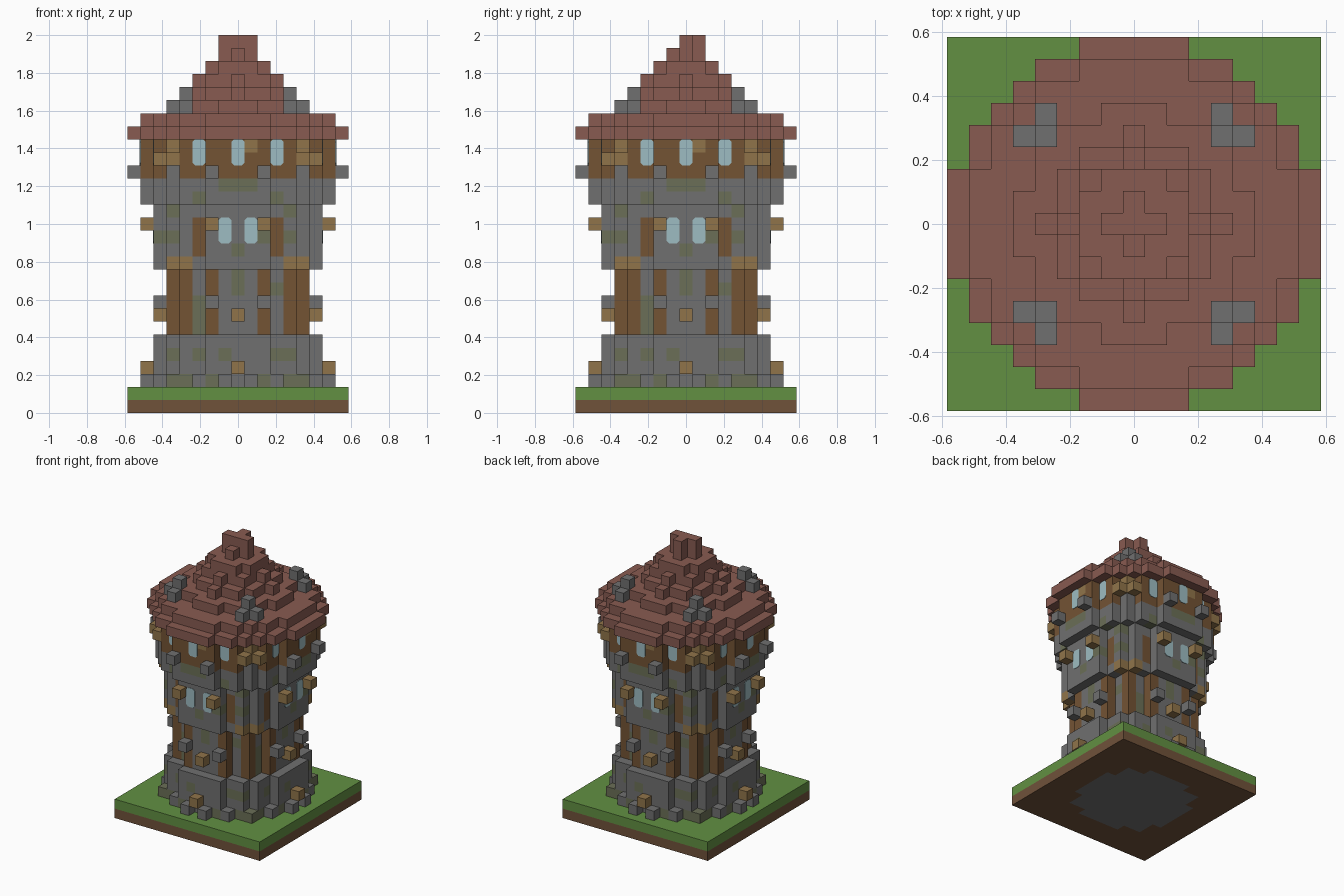
import bpy
import bmesh

# Remove the default cube only
cube = bpy.data.objects.get("Cube")
if cube:
    bpy.data.objects.remove(cube, do_unlink=True)

UNIT = 2 / 29          # edge of one block
LEVELS = range(29)


def linear(channel):
    c = channel / 255
    return c / 12.92 if c <= 0.04045 else ((c + 0.055) / 1.055) ** 2.4


COLOURS = {
    "stone": (112, 112, 112),
    "mossy_stone": (107, 111, 87),
    "dark_wood": (115, 83, 52),
    "light_wood": (144, 116, 74),
    "roof_tile": (136, 91, 81),
    "grass": (98, 144, 66),
    "soil": (112, 82, 58),
    "glass": (158, 188, 194),
}
NAMES = list(COLOURS)
MATERIALS = []
for name, rgb in COLOURS.items():
    mat = bpy.data.materials.new(name)
    mat.use_nodes = True
    colour = (*[linear(c) for c in rgb], 1)
    mat.diffuse_color = colour
    shader = mat.node_tree.nodes["Principled BSDF"]
    shader.inputs["Base Color"].default_value = colour
    shader.inputs["Roughness"].default_value = 0.9
    MATERIALS.append(mat)

blocks = {}            # (x, y, z) -> [part, colour]


def put(part, x, y, z, colour):
    """Place a block on all four sides of the tower."""
    for _ in range(4):
        blocks[x, y, z] = [part, colour]
        x, y = -y, x


def pair(part, x, y, z, colour):
    """Place a block and its mirror image on all four sides."""
    for sx in (x, -x):
        put(part, sx, y, z, colour)


def disc(part, limit, levels, colour):
    """Fill round layers of blocks whose squared radius is within limit."""
    for z in levels:
        for x in range(-8, 9):
            for y in range(-8, 9):
                if x * x + y * y <= limit:
                    blocks[x, y, z] = [part, colour]


def paint(colour, levels, columns):
    """Recolour the outermost block of the given columns on every side."""
    for z in levels:
        for x in columns:
            y = min(b for a, b, c in blocks if a == x and c == z)
            put(blocks[x, y, z][0], x, y, z, colour)


# Square ground slab with the stone footing showing underneath
disc("ground", 128, [0], "soil")
disc("ground", 128, [1], "grass")
disc("footing", 32, [0], "stone")

# Walls, from the foot to the eaves
disc("foot_wall", 41, range(2, 6), "stone")
disc("shaft", 32, range(6, 11), "stone")
disc("middle_floor", 41, range(11, 16), "stone")
disc("overhang", 53, range(16, 18), "stone")
disc("upper_floor", 53, range(18, 21), "dark_wood")

# Timber posts, beams and corner stones
paint("dark_wood", range(6, 11), (-5, -4, -2, 2, 4, 5))
paint("light_wood", [11], (-5, -4, 4, 5))
paint("dark_wood", range(12, 15), (-3, 3))
paint("stone", [18], (-5, 5))
paint("light_wood", [20], (-5, 1, 5))

# Moss patches
MOSS = {2: (-5, -2, 2, 5), 4: (-5, -3, -1, 3, 4), 6: (-3,), 7: (-3,), 8: (-3,),
        9: (0, 3), 10: (0,), 12: (0,), 13: (-5, 2), 15: (4,),
        16: (-3, 3), 17: (-1, 0, 1)}
for level, columns in MOSS.items():
    paint("mossy_stone", [level], columns)

# Loose stones around the foot
for x, y in ((1, -7), (3, -6), (5, -5), (6, -3)):
    pair("foot_stones", x, y, 2, "mossy_stone" if x == 5 else "stone")

# Pegs and studs that stick out of the walls
put("foot_peg", 0, -7, 3, "light_wood")
put("shaft_peg", 0, -6, 7, "light_wood")
pair("shaft_studs", 2, -6, 8, "stone")
pair("window_pegs", 2, -7, 14, "light_wood")
pair("upper_studs", 2, -8, 18, "stone")
pair("eave_brackets", 5, -6, 19, "light_wood")
pair("eave_brackets", 6, -5, 19, "light_wood")

# Stepped conical roof
for z, limit in zip(range(21, 29), (70, 53, 26, 16, 9, 5, 1, 1)):
    disc("roof", limit, [z], "roof_tile")
del blocks[0, -1, LEVELS[-1]]

# Corner stones on the roof
for z in (23, 24):
    put("roof_stones", 4, 4, z, "stone")
put("roof_stones", 5, 4, 23, "stone")
put("roof_stones", 4, 5, 23, "stone")


def finish(name, bm, colours=NAMES):
    mesh = bpy.data.meshes.new(name)
    bm.to_mesh(mesh)
    bm.free()
    for colour in colours:
        mesh.materials.append(MATERIALS[NAMES.index(colour)])
    obj = bpy.data.objects.new(name, mesh)
    bpy.context.collection.objects.link(obj)


def build(part):
    """Make one object from the open faces of a part's blocks."""
    bm = bmesh.new()
    cells = {p: c for p, (n, c) in blocks.items() if n == part}
    used = sorted(set(cells.values()))
    for pos, colour in cells.items():
        for axis in range(3):
            for side in (-1, 1):
                near = list(pos)
                near[axis] += side
                if tuple(near) in blocks:
                    continue
                corners = []
                for u, v in ((-1, -1), (1, -1), (1, 1), (-1, 1)):
                    off = [0, 0, 0]
                    off[axis] = side
                    off[(axis + 1) % 3] = u * side
                    off[(axis + 2) % 3] = v
                    point = [p + o / 2 for p, o in zip(pos, off)]
                    point[2] += 0.5
                    corners.append(bm.verts.new([c * UNIT for c in point]))
                face = bm.faces.new(corners)
                face.material_index = used.index(colour)
    bmesh.ops.remove_doubles(bm, verts=bm.verts, dist=UNIT / 100)
    finish(part, bm, used)


for part in sorted({entry[0] for entry in blocks.values()}):
    build(part)


def windows(name, columns, bottom):
    """Thin panes with clipped corners, repeated on all four sides."""
    bm = bmesh.new()
    clip = 0.2
    outline = [(clip - 0.5, 0), (0.5 - clip, 0), (0.5, clip), (0.5, 2 - clip),
               (0.5 - clip, 2), (clip - 0.5, 2), (-0.5, 2 - clip), (-0.5, clip)]
    for x, depth in columns:
        ring = [((x + u) * UNIT, -(depth + 0.5) * UNIT - 0.003, (bottom + v) * UNIT)
                for u, v in outline]
        for _ in range(4):
            bm.faces.new([bm.verts.new(p) for p in ring])
            ring = [(-b, a, c) for a, b, c in ring]
    panes = bmesh.ops.extrude_face_region(bm, geom=bm.faces[:])["geom"]
    for v in [g for g in panes if isinstance(g, bmesh.types.BMVert)]:
        outward = 0 if abs(v.co.x) > abs(v.co.y) else 1
        v.co[outward] -= 0.003 if v.co[outward] > 0 else -0.003
    bmesh.ops.recalc_face_normals(bm, faces=bm.faces)
    finish(name, bm, ["glass"])


windows("middle_windows", [(-1, 6), (1, 6)], 13)
windows("upper_windows", [(-3, 6), (0, 7), (3, 6)], 19)
